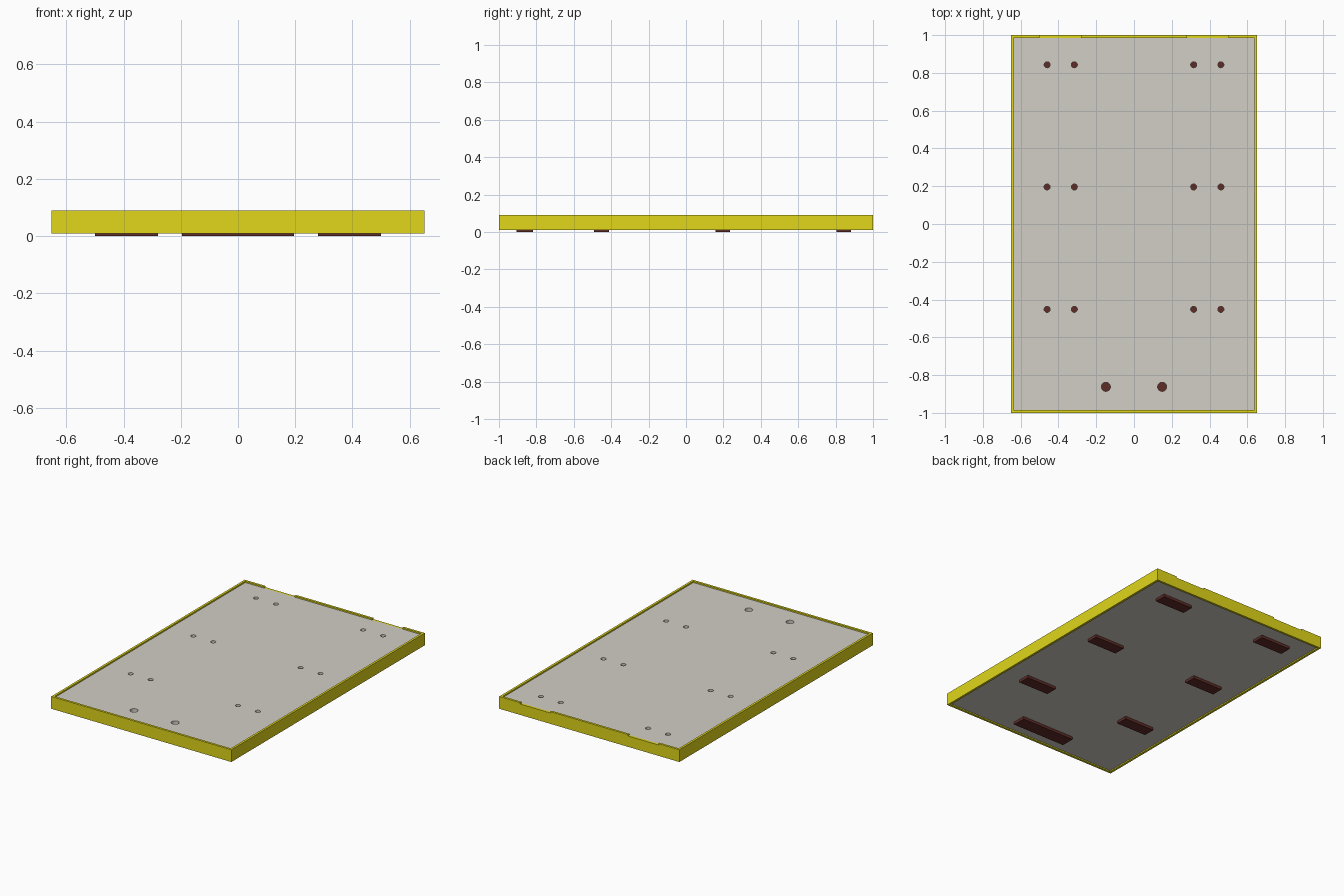
import bpy, bmesh
from mathutils import Matrix, Vector

if "Cube" in bpy.data.objects:
    bpy.data.objects.remove(bpy.data.objects["Cube"])

W, L = 0.652, 1.0          # half width, half length
Z0, Z1 = 0.01, 0.09        # frame bottom and top
P0, P1 = 0.018, 0.081      # panel bottom and top
T = 0.015                  # frame wall thickness


def material(name, rgb):
    m = bpy.data.materials.new(name)
    m.diffuse_color = (*rgb, 1)
    m.use_nodes = True
    m.node_tree.nodes["Principled BSDF"].inputs["Base Color"].default_value = m.diffuse_color
    return m


yellow = material("yellow", (0.75, 0.68, 0.01))
brown = material("dark_red_brown", (0.11, 0.025, 0.02))
grey = material("warm_grey", (0.64, 0.62, 0.56))


def add_box(bm, x0, x1, y0, y1, z0, z1):
    mat = Matrix.Translation(((x0 + x1) / 2, (y0 + y1) / 2, (z0 + z1) / 2)) @ \
        Matrix.Diagonal((x1 - x0, y1 - y0, z1 - z0, 1))
    bmesh.ops.create_cube(bm, size=1, matrix=mat)


def finish(bm, name, mat=None):
    me = bpy.data.meshes.new(name)
    bm.to_mesh(me)
    bm.free()
    ob = bpy.data.objects.new(name, me)
    bpy.context.collection.objects.link(ob)
    if mat:
        me.materials.append(mat)
    return ob


def cut(ob, cutter):
    mod = ob.modifiers.new("cut", 'BOOLEAN')
    mod.operation, mod.solver, mod.object = 'DIFFERENCE', 'EXACT', cutter
    bpy.context.view_layer.objects.active = ob
    bpy.ops.object.modifier_apply(modifier=mod.name)
    bpy.data.objects.remove(cutter)


# Rectangular frame, with two notches in the top of the back rail
bm = bmesh.new()
add_box(bm, -W, W, -L, L, Z0, Z1)
frame = finish(bm, "frame", yellow)
bm = bmesh.new()
add_box(bm, -W + T, W - T, -L + T, L - T, -0.1, 0.2)
cut(frame, finish(bm, "frame_opening_cutter"))
bm = bmesh.new()
for s in (-1, 1):
    add_box(bm, s * 0.39 - 0.11, s * 0.39 + 0.11, L - T - 0.005, L + 0.05, P1, 0.2)
cut(frame, finish(bm, "notch_cutter"))

# Board inside the frame
bm = bmesh.new()
add_box(bm, -W + T, W - T, -L + T, L - T, P0, P1)
board = finish(bm, "board", grey)

# Pads below, and the screw holes above them
rows = [(0.843, 0.39, 0.11), (0.196, 0.39, 0.11), (-0.452, 0.39, 0.11)]
holes = [(s * x, y, 0.016) for y, _, _ in rows for x in (0.316, 0.46) for s in (-1, 1)]
holes += [(s * 0.149, -0.862, 0.024) for s in (-1, 1)]
bm = bmesh.new()
for x, y, r in holes:
    bmesh.ops.create_cone(bm, cap_ends=True, segments=24, radius1=r, radius2=r,
                          depth=0.4, matrix=Matrix.Translation((x, y, 0)))
cut(board, finish(bm, "hole_cutter"))
for i, (y, x, h) in enumerate(rows):
    for s in (-1, 1):
        bm = bmesh.new()
        add_box(bm, s * x - h, s * x + h, y - 0.039, y + 0.039, 0, P0)
        finish(bm, f"pad_{i}_{'left' if s < 0 else 'right'}", brown)
bm = bmesh.new()
add_box(bm, -0.195, 0.195, -0.907, -0.817, 0, P0)
finish(bm, "front_pad", brown)
